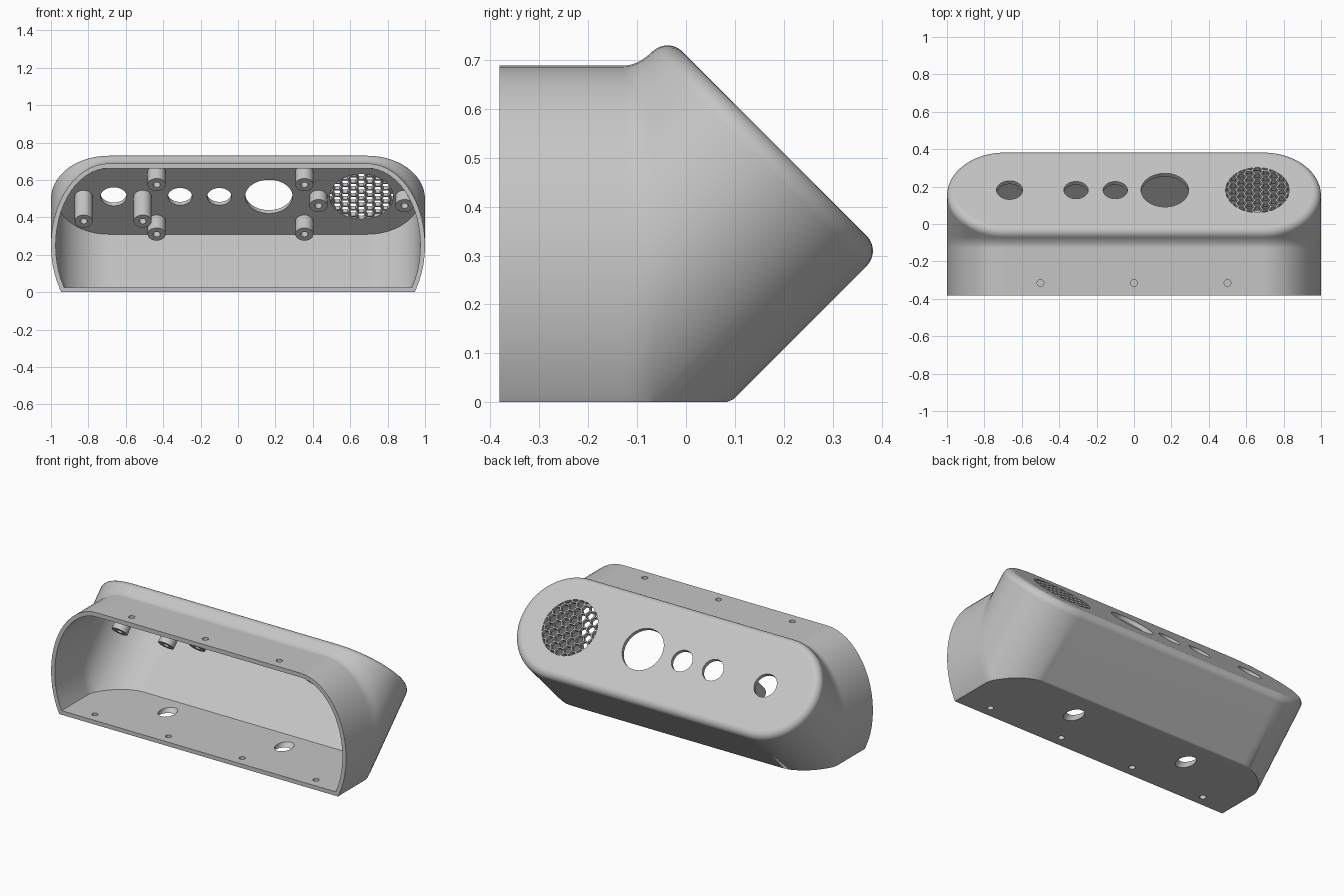
import bpy, bmesh
from math import pi, sin, cos, sqrt, radians
from mathutils import Matrix, Vector

if "Cube" in bpy.data.objects:
    bpy.data.objects.remove(bpy.data.objects["Cube"])

S = sqrt(0.5)
HALF = 0.69       # half length of the straight part of the panel
RAD = 0.31        # radius of the rounded panel ends
WALL = 0.025
BEND = -0.0975    # where the straight sleeve meets the tilted housing
BLEND = 0.03

# Panel frame: x along the panel, v up the slope, d depth behind the panel
PANEL = Matrix(((1, 0, 0, 0),
                (0, -S, -S, 0.18125),
                (0, S, -S, 0.52875),
                (0, 0, 0, 1)))

grey = bpy.data.materials.new("warm_grey_plastic")
grey.use_nodes = True
grey.diffuse_color = (0.56, 0.56, 0.56, 1)
grey.node_tree.nodes["Principled BSDF"].inputs["Base Color"].default_value = grey.diffuse_color


def make_object(name, bm):
    bmesh.ops.recalc_face_normals(bm, faces=bm.faces)
    mesh = bpy.data.meshes.new(name)
    bm.to_mesh(mesh)
    bm.free()
    mesh.materials.append(grey)
    ob = bpy.data.objects.new(name, mesh)
    bpy.context.collection.objects.link(ob)
    return ob


def select_only(ob):
    bpy.ops.object.select_all(action='DESELECT')
    ob.select_set(True)
    bpy.context.view_layer.objects.active = ob


def smooth(ob):
    select_only(ob)
    bpy.ops.object.shade_smooth_by_angle(angle=radians(32))


def boolean(ob, cutter, operation='DIFFERENCE'):
    mod = ob.modifiers.new("cut", 'BOOLEAN')
    mod.operation, mod.object, mod.solver = operation, cutter, 'EXACT'
    select_only(ob)
    bpy.ops.object.modifier_apply(modifier=mod.name)
    bpy.data.objects.remove(cutter)


def stadium(radius, n=28):
    """Rounded slot outline as (x, v) pairs."""
    pts = []
    for side in (1, -1):
        for i in range(n + 1):
            a = pi * i / n
            pts.append((side * (HALF + radius * sin(a)), side * radius * cos(a)))
    return pts


def loft(bm, rings):
    """Skin a list of point rings and close both ends."""
    rows = [[bm.verts.new(p) for p in ring] for ring in rings]
    for a, b in zip(rows, rows[1:]):
        for i in range(len(a)):
            j = (i + 1) % len(a)
            bm.faces.new((a[i], a[j], b[j], b[i]))
    bm.faces.new(rows[0])
    bm.faces.new(rows[-1])


def slice_off(bm, point, normal):
    cut = bmesh.ops.bisect_plane(bm, geom=bm.verts[:] + bm.edges[:] + bm.faces[:],
                                 plane_co=point, plane_no=normal, clear_outer=True)
    edges = [e for e in cut["geom_cut"] if isinstance(e, bmesh.types.BMEdge)]
    bmesh.ops.edgeloop_fill(bm, edges=edges)


def housing(name, radius, front, front_scale, depth, fillet, floor):
    """Sleeve running back along y that bends up into the tilted panel end."""
    rings = []
    steps = [(front, 0)] + [(BEND - BLEND + 2 * BLEND * i / 6, i / 6) for i in range(7)]
    for y, t in steps:
        scale = front_scale + (sqrt(2) - front_scale) * t
        rings.append([(x, y, 0.25 + v * scale + BLEND * t * t)
                      for x, v in stadium(radius)])
    turns = [i / 7 * pi / 2 for i in range(8)] if fillet else [0]
    for a in turns:
        rings.append([PANEL @ Vector((x, v, depth + fillet * (1 - sin(a))))
                      for x, v in stadium(radius - fillet * (1 - cos(a)))])
    bm = bmesh.new()
    loft(bm, rings)
    slice_off(bm, (0, 0, floor), (0, 0, -1))
    if fillet:    # soften the rear bottom edge
        slice_off(bm, (0, 0.089, 0.0028), (0, sin(pi / 8), -cos(pi / 8)))
    return make_object(name, bm)


def add_prism(bm, frame, radius, start, end, sides=40):
    loft(bm, [[frame @ Vector((radius * cos(2 * pi * i / sides),
                               radius * sin(2 * pi * i / sides), d))
               for i in range(sides)] for d in (start, end)])


def at(x, v=0):
    return PANEL @ Matrix.Translation((x, v, 0))


# Hollow shell, open at the front
shell = housing("housing_shell", RAD, -0.3815, sqrt(2), 0, 0.044, 0)
cavity = housing("cavity_cutter", RAD - WALL, -0.5, 1.447, WALL, 0, WALL)
boolean(shell, cavity)

DISPLAY_X = (-0.435, 0.355)
DISPLAY_V = 0.187
SPEAKER_X = 0.66

# Round openings in panel, roof and floor
bm = bmesh.new()
for x, r in ((-0.665, 0.07), (-0.31, 0.065), (-0.10, 0.065), (0.165, 0.127)):
    add_prism(bm, at(x), r, -0.05, 0.06, 56)
for x in (-0.5, 0, 0.5):
    add_prism(bm, Matrix.Translation((x, -0.315, 0)), 0.018, 0.6, 0.75, 24)
for x in (-0.75, -0.25, 0.25, 0.75):
    add_prism(bm, Matrix.Translation((x, -0.315, 0)), 0.018, -0.05, 0.08, 24)
for x in DISPLAY_X:    # driver access in line with the lower display posts
    add_prism(bm, at(x, -DISPLAY_V), 0.048, 0.45, 0.66)
boolean(shell, make_object("hole_cutter", bm))

# Honeycomb speaker grille trimmed to a circle
PITCH = 0.05
bm = bmesh.new()
for col in range(-5, 6):
    for row in range(-5, 6):
        u = col * PITCH * sqrt(0.75)
        v = (row + 0.5 * (col % 2)) * PITCH
        if u * u + v * v < 0.185 ** 2:
            add_prism(bm, at(SPEAKER_X + u, v), 0.0243, -0.05, 0.06, 6)
grille = make_object("grille_cutter", bm)
bm = bmesh.new()
add_prism(bm, at(SPEAKER_X), 0.17, -0.04, 0.05, 56)
boolean(grille, make_object("grille_limit", bm), 'INTERSECT')
boolean(shell, grille)

smooth(shell)
weighted = shell.modifiers.new("even_shading", 'WEIGHTED_NORMAL')
weighted.keep_sharp = True


def post(name, x, v, length):
    """Hollow screw post standing on the inside of the panel."""
    tip = WALL + length
    bm = bmesh.new()
    loft(bm, [[at(x, v) @ Vector((r * cos(2 * pi * i / 32), r * sin(2 * pi * i / 32), d))
               for i in range(32)]
              for r, d in ((0.048, WALL - 0.005), (0.048, tip), (0.019, tip), (0.019, WALL + 0.01))])
    smooth(make_object(name, bm))


# Screw posts
for x in (-0.825, -0.51):
    post("sensor_post", x, 0, 0.187)
for x in (0.43, 0.89):
    post("speaker_post", x, 0, 0.07)
for x in DISPLAY_X:
    for v in (DISPLAY_V, -DISPLAY_V):
        post("display_post", x, v, 0.098)
